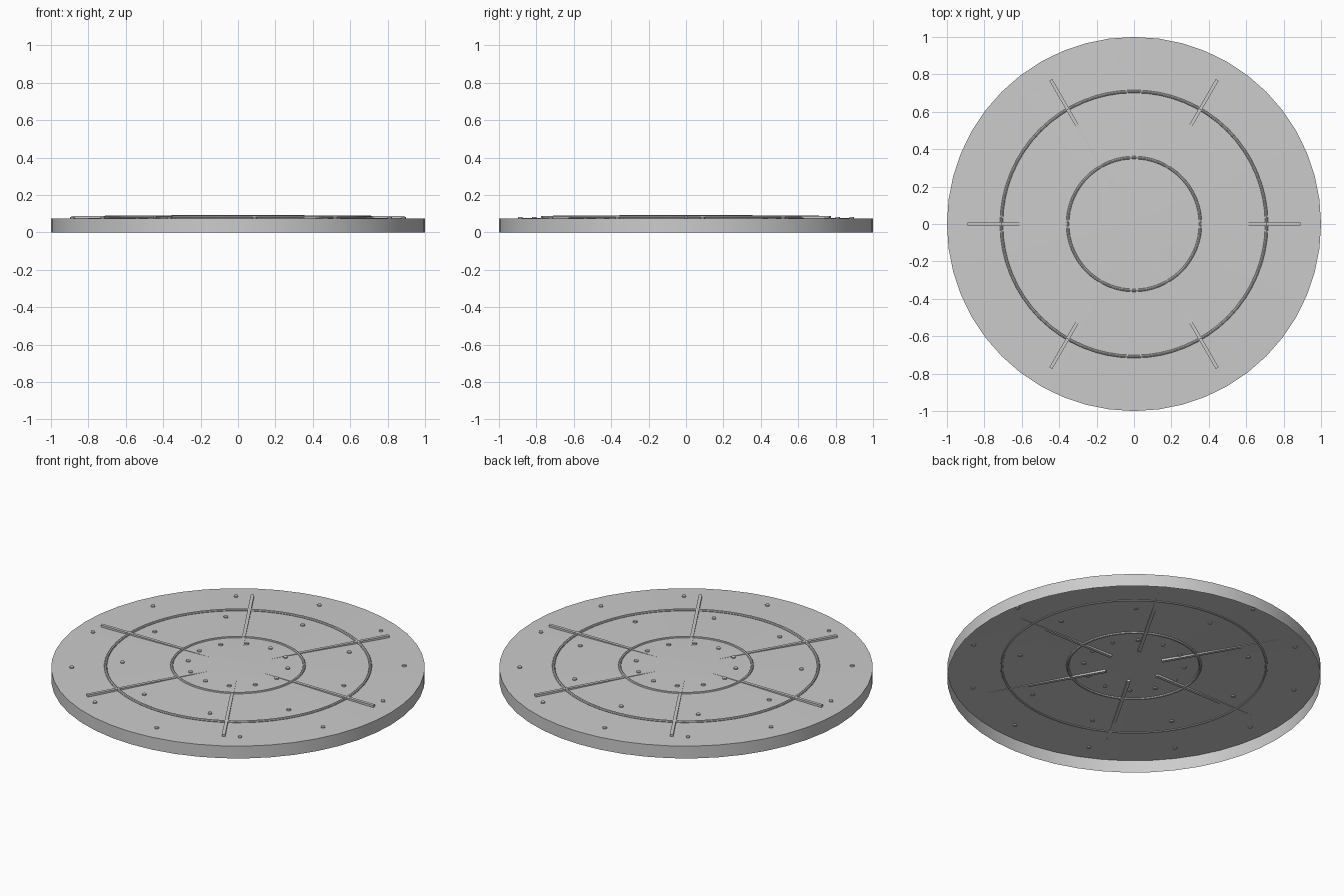
import bpy, bmesh, math
from mathutils import Matrix

if "Cube" in bpy.data.objects:
    bpy.data.objects.remove(bpy.data.objects["Cube"])

EDGE_Z, APEX_Z = 0.073, 0.091   # shallow cone on top of a thin skirt

grey = bpy.data.materials.new("plain_grey")
grey.diffuse_color = (0.6, 0.6, 0.6, 1)
grey.use_nodes = True
grey.node_tree.nodes["Principled BSDF"].inputs["Base Color"].default_value = grey.diffuse_color


def surface_z(r):
    return APEX_Z + (EDGE_Z - APEX_Z) * r


def finish(name, bm, smooth=True):
    me = bpy.data.meshes.new(name)
    bm.to_mesh(me)
    bm.free()
    me.materials.append(grey)
    ob = bpy.data.objects.new(name, me)
    bpy.context.collection.objects.link(ob)
    if smooth:
        bpy.ops.object.select_all(action='DESELECT')
        ob.select_set(True)
        bpy.context.view_layer.objects.active = ob
        bpy.ops.object.shade_smooth_by_angle(angle=math.radians(40))
    return ob


def lathe(name, profile, n, closed=False):
    """Spin (radius, z) points about z."""
    bm = bmesh.new()
    rows = []
    for r, z in profile:
        if r == 0:
            rows.append([bm.verts.new((0, 0, z))] * n)
        else:
            rows.append([bm.verts.new((r * math.cos(2 * math.pi * i / n),
                                       r * math.sin(2 * math.pi * i / n), z)) for i in range(n)])
    pairs = list(zip(rows, rows[1:]))
    if closed:
        pairs.append((rows[-1], rows[0]))
    for a, b in pairs:
        for i in range(n):
            j = (i + 1) % n
            quad = [a[i], a[j], b[j], b[i]]
            bm.faces.new(list(dict.fromkeys(quad)))
    return finish(name, bm)


# Open-bottomed lid: skirt wall and shallow conical top
lathe("lid_shell", [(1, 0), (1, EDGE_Z), (0.75, surface_z(0.75)), (0.5, surface_z(0.5)),
                    (0.25, surface_z(0.25)), (0, APEX_Z)], 48)

# Two raised rings passing through the top
for name, radius, z in (("inner_ring", 0.355, 0.084), ("outer_ring", 0.709, 0.081)):
    lathe(name, [(radius + 0.008 * math.cos(k * math.pi / 4),
                  z + 0.008 * math.sin(k * math.pi / 4)) for k in range(8)], 64, closed=True)

# Six level radial bars
for k in range(6):
    bm = bmesh.new()
    bmesh.ops.create_cube(bm, size=1, matrix=Matrix.Rotation(k * math.pi / 3, 4, 'Z')
                          @ Matrix.Translation((0.525, 0, 0.082))
                          @ Matrix.Diagonal((0.73, 0.018, 0.012, 1)))
    finish(f"radial_bar_{k + 1}", bm, smooth=False)

# Three circles of small rivets: radius, count, start angle
for name, radius, count, start in (("inner_rivets", 0.27, 12, 25),
                                   ("middle_rivets", 0.62, 9, 11),
                                   ("outer_rivets", 0.89, 12, 5.7)):
    bm = bmesh.new()
    for i in range(count):
        a = math.radians(start) + 2 * math.pi * i / count
        bmesh.ops.create_cone(bm, cap_ends=True, segments=10, radius1=0.012, radius2=0.012, depth=0.012,
                              matrix=Matrix.Translation((radius * math.cos(a), radius * math.sin(a),
                                                         surface_z(radius) + 0.001)))
    finish(name, bm)
